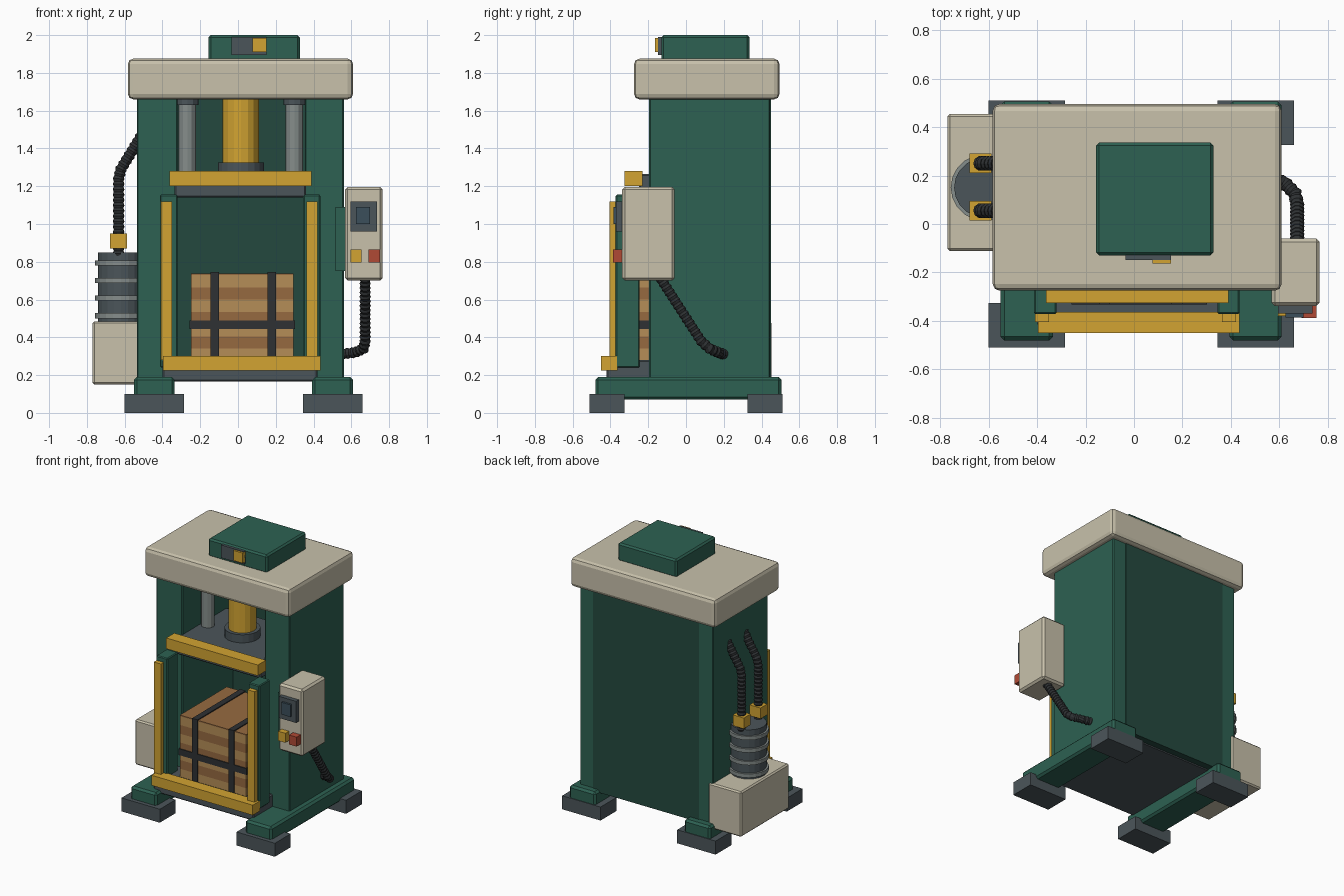
import bpy, bmesh, math
from mathutils import Vector

if "Cube" in bpy.data.objects:
    bpy.data.objects.remove(bpy.data.objects["Cube"])


def material(name, hexa):
    srgb = [int(hexa[i:i + 2], 16) / 255 for i in (0, 2, 4)]
    m = bpy.data.materials.new(name)
    m.diffuse_color = [((c + 0.055) / 1.055) ** 2.4 if c > 0.04 else c / 12.92 for c in srgb] + [1]
    m.use_nodes = True
    m.node_tree.nodes["Principled BSDF"].inputs["Base Color"].default_value = m.diffuse_color
    return m


GREEN = material("green_paint", "2D6152")
DARK_GREEN = material("dark_green_paint", "24493F")
CREAM = material("cream_paint", "C8C1AB")
GOLD = material("yellow_paint", "D2A432")
IRON = material("dark_iron", "4B555A")
STEEL = material("steel", "858D8B")
RUBBER = material("black_rubber", "2E3133")
GLASS = material("screen_glass", "3B4F5B")
RED = material("red_button", "B04A35")
WOOD = material("light_wood", "B58D57")
BROWN = material("brown_wood", "966A40")


def finish(bm, name, mat):
    me = bpy.data.meshes.new(name)
    bmesh.ops.recalc_face_normals(bm, faces=bm.faces)
    bm.to_mesh(me)
    bm.free()
    me.materials.append(mat)
    ob = bpy.data.objects.new(name, me)
    bpy.context.collection.objects.link(ob)
    return ob


def box(name, x, y, z, mat, bevel=0.0, segments=1):
    """Box from (min, max) pairs, with optional bevelled edges."""
    bm = bmesh.new()
    bmesh.ops.create_cube(bm, size=1)
    for v in bm.verts:
        v.co = [a + (b - a) * (c + 0.5) for c, (a, b) in zip(v.co, (x, y, z))]
    ob = finish(bm, name, mat)
    if bevel:
        mod = ob.modifiers.new("bevel", "BEVEL")
        mod.width, mod.segments = bevel, segments
    return ob


def cylinder(name, x, y, z, r, mat, sides=16):
    bm = bmesh.new()
    bmesh.ops.create_cone(bm, cap_ends=True, segments=sides, radius1=r, radius2=r, depth=z[1] - z[0])
    bmesh.ops.translate(bm, verts=bm.verts, vec=(x, y, (z[0] + z[1]) / 2))
    return finish(bm, name, mat)


def hose(name, points, r, sides=10, step=0.014):
    """Corrugated tube along a path."""
    pts = [Vector(p) for p in points]
    path = []
    for a, b in zip(pts, pts[1:]):
        n = max(1, round((b - a).length / step))
        path += [a.lerp(b, i / n) for i in range(n)]
    path.append(pts[-1])
    bm = bmesh.new()
    rings = []
    for i, p in enumerate(path):
        t = (path[min(i + 1, len(path) - 1)] - path[max(i - 1, 0)]).normalized()
        u = t.cross(Vector((0, 1, 0.01))).normalized()
        w = t.cross(u)
        rad = r if i % 2 else r * 0.82
        rings.append([bm.verts.new(p + rad * (u * math.cos(k * math.tau / sides) + w * math.sin(k * math.tau / sides)))
                      for k in range(sides)])
    for a, b in zip(rings, rings[1:]):
        for k in range(sides):
            j = (k + 1) % sides
            bm.faces.new((a[k], a[j], b[j], b[k]))
    bm.faces.new(rings[0])
    bm.faces.new(rings[-1])
    return finish(bm, name, RUBBER)


# Feet and skids
for side, fx, sx in (("left", (-0.6, -0.285), (-0.55, -0.335)), ("right", (0.345, 0.66), (0.393, 0.609))):
    box(f"{side}_front_foot", fx, (-0.51, -0.325), (0, 0.1), IRON)
    box(f"{side}_back_foot", fx, (0.325, 0.51), (0, 0.1), IRON)
    box(f"{side}_skid", sx, (-0.48, 0.505), (0.07, 0.19), GREEN, 0.015)

# Frame columns, back panel, table
box("left_column", (-0.535, -0.32), (-0.195, 0.445), (0.17, 1.67), GREEN, 0.006)
box("right_column", (0.355, 0.56), (-0.195, 0.445), (0.17, 1.67), GREEN, 0.006)
box("back_panel", (-0.42, 0.45), (0.40, 0.45), (0.17, 1.67), DARK_GREEN)
box("table", (-0.40, 0.42), (-0.42, 0.40), (0.165, 0.28), IRON, 0.008)

# Head and top housing
box("head", (-0.583, 0.609), (-0.275, 0.495), (1.66, 1.875), CREAM, 0.028, 2)
box("top_housing", (-0.156, 0.327), (-0.13, 0.336), (1.865, 2.0), GREEN, 0.012)
box("top_recess", (-0.035, 0.152), (-0.148, -0.12), (1.895, 1.99), IRON)
box("top_latch", (0.076, 0.152), (-0.163, -0.12), (1.91, 1.985), GOLD)

# Ram, guide rods and moving platen
cylinder("ram", 0.015, 0.03, (1.26, 1.7), 0.096, GOLD, 16)
cylinder("ram_collar", 0.015, 0.03, (1.26, 1.325), 0.122, IRON, 20)
for side, x in (("left", -0.268), ("right", 0.298)):
    cylinder(f"{side}_guide_rod", x, 0.03, (1.24, 1.7), 0.046, STEEL, 12)
    cylinder(f"{side}_rod_collar", x, 0.03, (1.63, 1.68), 0.058, IRON, 12)
box("platen", (-0.335, 0.36), (-0.25, 0.33), (1.14, 1.265), IRON, 0.008)
box("platen_bar", (-0.362, 0.39), (-0.325, -0.23), (1.2, 1.28), GOLD)

# Front loading gate
for side, px, gx in (("left", (-0.413, -0.32), (-0.408, -0.35)), ("right", (0.345, 0.436), (0.362, 0.42))):
    box(f"{side}_gate_post", px, (-0.372, -0.245), (0.24, 1.155), GREEN, 0.006)
    box(f"{side}_gate_strip", gx, (-0.405, -0.36), (0.28, 1.12), GOLD)
box("gate_sill", (-0.396, 0.436), (-0.45, -0.362), (0.225, 0.30), GOLD)

# Bale crate of alternating boards with straps
for i in range(7):
    z = 0.275 + i * 0.065
    box(f"crate_board_{i + 1}", (-0.25, 0.295), (-0.325, 0.225), (z, z + 0.065), BROWN if i % 2 else WOOD)
box("crate_lid", (-0.25, 0.295), (-0.325, 0.225), (0.73, 0.738), BROWN)
box("left_strap", (-0.145, -0.1), (-0.333, 0.233), (0.276, 0.745), RUBBER)
box("right_strap", (0.155, 0.2), (-0.333, 0.233), (0.276, 0.745), RUBBER)
box("middle_strap", (-0.257, 0.302), (-0.332, 0.232), (0.443, 0.49), RUBBER)

# Control box on the right
box("control_bracket", (0.517, 0.59), (-0.27, -0.15), (0.75, 1.09), GREEN)
box("control_box", (0.567, 0.766), (-0.338, -0.06), (0.70, 1.197), CREAM, 0.014)
box("screen_frame", (0.595, 0.736), (-0.37, -0.32), (0.96, 1.12), IRON)
box("screen", (0.625, 0.70), (-0.385, -0.35), (1.0, 1.09), GLASS)
box("yellow_button", (0.595, 0.655), (-0.38, -0.32), (0.795, 0.865), GOLD)
box("red_button", (0.69, 0.752), (-0.387, -0.32), (0.795, 0.865), RED)
hose("control_cable", [(0.673, -0.14, 0.72), (0.673, 0.08, 0.38), (0.665, 0.125, 0.34),
                       (0.62, 0.17, 0.32), (0.54, 0.20, 0.31)], 0.03)

# Hydraulic power unit on the left
box("oil_tank", (-0.77, -0.50), (-0.112, 0.453), (0.15, 0.485), CREAM, 0.01)
cylinder("pump_motor", -0.62, 0.15, (0.47, 0.85), 0.122, IRON, 20)
for i in range(4):
    z = 0.515 + i * 0.093
    cylinder(f"motor_fin_{i + 1}", -0.62, 0.15, (z - 0.014, z + 0.014), 0.136, STEEL, 20)
for side, y in (("front", 0.055), ("back", 0.25)):
    box(f"{side}_hose_fitting", (-0.678, -0.588), (y - 0.04, y + 0.04), (0.87, 0.95), GOLD)
    hose(f"{side}_oil_hose", [(-0.632, y, 0.83), (-0.632, y, 1.24), (-0.62, y, 1.29), (-0.51, y, 1.47)], 0.031)
